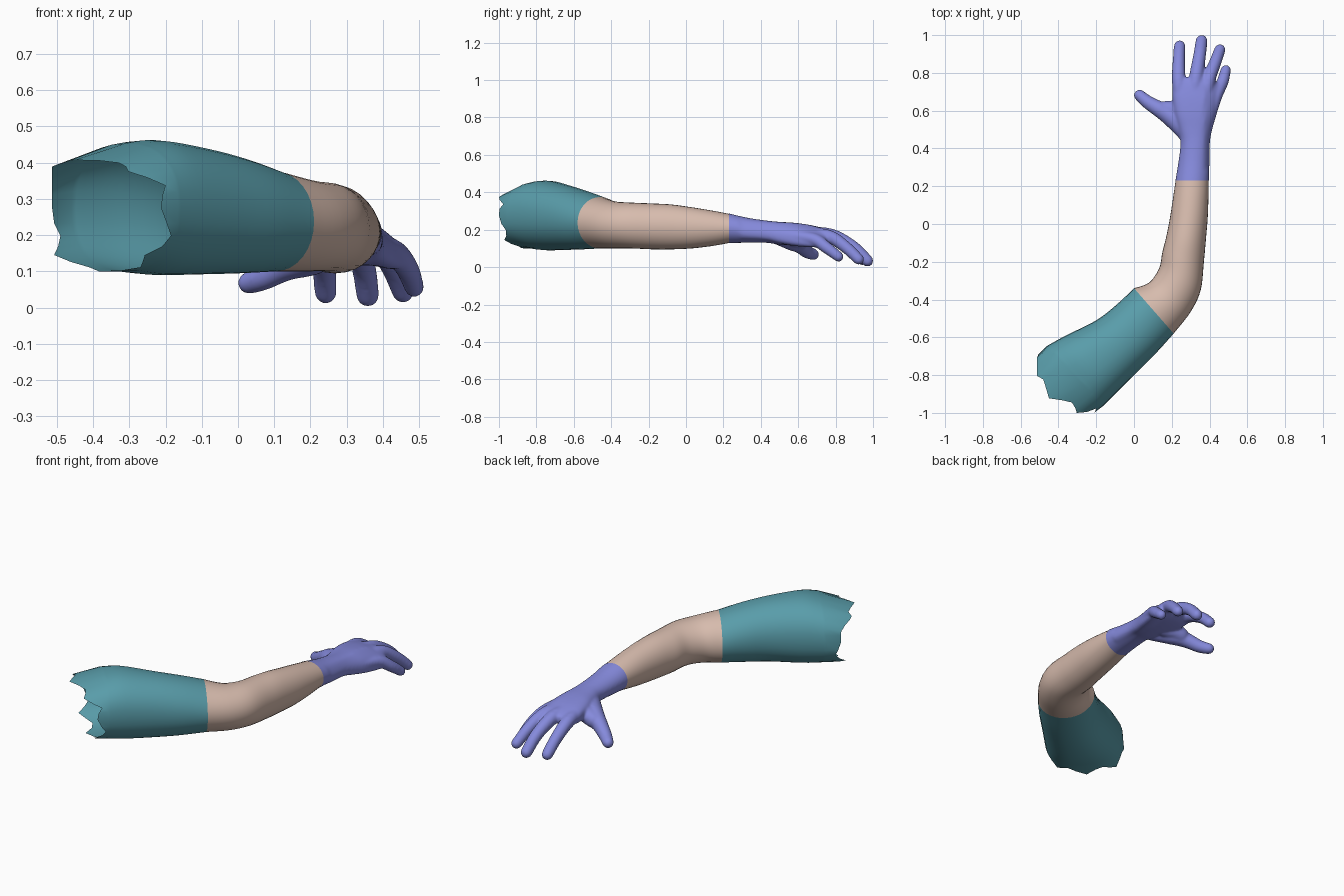
import bpy, bmesh, random
from math import sin, cos, pi, copysign
from mathutils import Vector

if "Cube" in bpy.data.objects:
    bpy.data.objects.remove(bpy.data.objects["Cube"])

random.seed(4)


def material(name, rgb):
    m = bpy.data.materials.new(name)
    m.diffuse_color = (*rgb, 1)
    m.use_nodes = True
    m.node_tree.nodes["Principled BSDF"].inputs["Base Color"].default_value = m.diffuse_color
    return m


def spline(rows, steps):
    """Catmull-Rom through rows of numbers."""
    out = []
    for i in range(len(rows) - 1):
        a, b = rows[max(i - 1, 0)], rows[i]
        c, d = rows[i + 1], rows[min(i + 2, len(rows) - 1)]
        for k in range(steps):
            t = k / steps
            out.append([0.5 * (2*q + (r - p)*t + (2*p - 5*q + 4*r - s)*t*t
                               + (3*q - p - 3*r + s)*t**3)
                        for p, q, r, s in zip(a, b, c, d)])
    out.append(list(rows[-1]))
    return out


def skin(bm, rings, caps=False):
    loops = [[bm.verts.new(p) for p in ring] for ring in rings]
    n = len(loops[0])
    for a, b in zip(loops, loops[1:]):
        for i in range(n):
            j = (i + 1) % n
            bm.faces.new((a[i], a[j], b[j], b[i]))
    if caps:
        bm.faces.new(loops[0][::-1])
        bm.faces.new(loops[-1])


def oval(row, n=32):
    """Section from left x,y / right x,y / bottom z / top z / roundness (1 = ellipse)."""
    lx, ly, rx, ry, lo, hi, e = row
    left, right = Vector((lx, ly, 0)), Vector((rx, ry, 0))
    mid, half = (left + right) / 2, (left - right) / 2
    f = lambda v: copysign(abs(v) ** e, v)
    return [mid + half * f(cos(2*pi*i/n))
            + Vector((0, 0, (lo + hi)/2 + (hi - lo)/2 * f(sin(2*pi*i/n))))
            for i in range(n)]


def digit(bm, pts, n=16):
    """Tapered round-ended finger from x, y, z, radius."""
    path = spline(pts, 5)
    P = [Vector(p[:3]) for p in path]
    rings = []
    for i, p in enumerate(P):
        t = (P[min(i + 1, len(P) - 1)] - P[max(i - 1, 0)]).normalized()
        side = Vector((0, 0, 1)).cross(t).normalized()
        up = t.cross(side)
        ring = lambda c, r: [c + r*(side*cos(2*pi*k/n) + up*sin(2*pi*k/n)) for k in range(n)]
        rings.append(ring(p, path[i][3]))
    r = path[-1][3]
    for a in (0.4, 0.8, 1.15, 1.45):
        rings.append(ring(P[-1] + t * r * sin(a), r * cos(a)))
    skin(bm, rings, True)


def make(name, bm, mat):
    me = bpy.data.meshes.new(name)
    bm.to_mesh(me)
    bm.free()
    me.materials.append(mat)
    me.polygons.foreach_set("use_smooth", [True] * len(me.polygons))
    ob = bpy.data.objects.new(name, me)
    bpy.context.collection.objects.link(ob)
    return ob


teal = material("sleeve_teal", (0.10, 0.335, 0.40))
flesh = material("skin", (0.68, 0.50, 0.42))
violet = material("glove_violet", (0.235, 0.254, 0.716))

# Sleeve with torn open shoulder end
sleeve_rows = [
    (-.46, -.645, -.165, -.965, .10, .452, .85),
    (-.36, -.59, -.10, -.90, .09, .462, .88),
    (-.20, -.51, .02, -.78, .092, .437, .92),
    (-.09, -.425, .12, -.68, .095, .408, .95),
    (0, -.34, .21, -.58, .10, .375, 1)]
rings = [oval(r) for r in spline(sleeve_rows, 5)]
axis = Vector((-.76, -.65, 0))
torn = []
for i, p in enumerate(rings[0]):
    c, s = cos(2*pi*i/32), sin(2*pi*i/32)
    reach = .02 + .05*max(0, c) + (.12*s if s > 0 else -.03*s)
    tooth = (.035, .005, -.025, .0)[i % 4] + random.uniform(-.012, .012)
    q = p + axis * max(.004, reach + tooth) - Vector((0, 0, max(0, s) * .045))
    torn.append(Vector((max(q.x, -.513), max(q.y, -1), q.z)))
bm = bmesh.new()
skin(bm, [torn] + rings)
make("sleeve", bm, teal)

# Bare forearm and elbow
fore_rows = [
    (0, -.34, .21, -.58, .10, .375, 1),
    (.08, -.31, .30, -.465, .10, .352, 1),
    (.133, -.235, .353, -.35, .10, .345, 1),
    (.15, -.15, .37, -.20, .095, .34, 1),
    (.17, -.07, .38, -.09, .095, .335, 1),
    (.19, .03, .39, .03, .10, .32, 1),
    (.207, .14, .394, .14, .113, .302, 1),
    (.221, .235, .395, .235, .13, .284, 1)]
bm = bmesh.new()
skin(bm, [oval(r) for r in spline(fore_rows, 5)])
make("forearm", bm, flesh)

# Glove: wrist and palm
palm = [(.19, .214, .396, .122, .295, 1), (.23, .219, .397, .128, .287, 1),
        (.33, .235, .40, .13, .264, 1), (.43, .246, .402, .13, .249, .95),
        (.50, .233, .414, .12, .242, .85), (.58, .213, .437, .116, .237, .75),
        (.66, .204, .456, .118, .226, .7), (.72, .204, .464, .125, .212, .7),
        (.755, .212, .435, .138, .200, .75), (.775, .235, .41, .15, .19, .8)]
bm = bmesh.new()
skin(bm, [oval((l, y, r, y, lo, hi, e)) for y, l, r, lo, hi, e in spline(palm, 4)], True)
for v in bm.verts:
    if v.co.y > .3:
        v.co.z -= .4 * max(0, v.co.x - .37)

# Glove: thumb, thumb web and four fingers
for pts in [
    [(.28, .47, .17, .042), (.205, .565, .145, .056), (.13, .61, .115, .043),
     (.07, .647, .083, .036), (.030, .681, .068, .031)],
    [(.27, .57, .16, .05), (.22, .60, .15, .048), (.175, .61, .135, .044)],
    [(.25, .62, .175, .036), (.237, .76, .165, .037), (.238, .87, .105, .033), (.242, .942, .041, .031)],
    [(.31, .62, .18, .037), (.328, .77, .17, .038), (.347, .89, .11, .034), (.358, .970, .034, .032)],
    [(.37, .62, .175, .036), (.395, .76, .165, .036), (.428, .85, .11, .033), (.455, .923, .042, .030)],
    [(.395, .54, .17, .028), (.435, .68, .150, .034), (.468, .75, .105, .032), (.486, .815, .056, .028)],
]:
    digit(bm, pts)
bmesh.ops.recalc_face_normals(bm, faces=bm.faces)
glove = make("glove_blank", bm, violet)

# Fuse the hand, smooth it, open the cuff
rm = glove.modifiers.new("fuse", 'REMESH')
rm.mode = 'VOXEL'
rm.voxel_size = .006
sm = glove.modifiers.new("soften", 'SMOOTH')
sm.factor, sm.iterations = .5, 16
bpy.context.view_layer.update()
ev = glove.evaluated_get(bpy.context.evaluated_depsgraph_get())
bm = bmesh.new()
bm.from_mesh(ev.to_mesh())
bmesh.ops.bisect_plane(bm, geom=bm.verts[:] + bm.edges[:] + bm.faces[:],
                       plane_co=(0, .23, 0), plane_no=(0, 1, 0), clear_inner=True)
bpy.data.objects.remove(glove)
make("glove", bm, violet)
